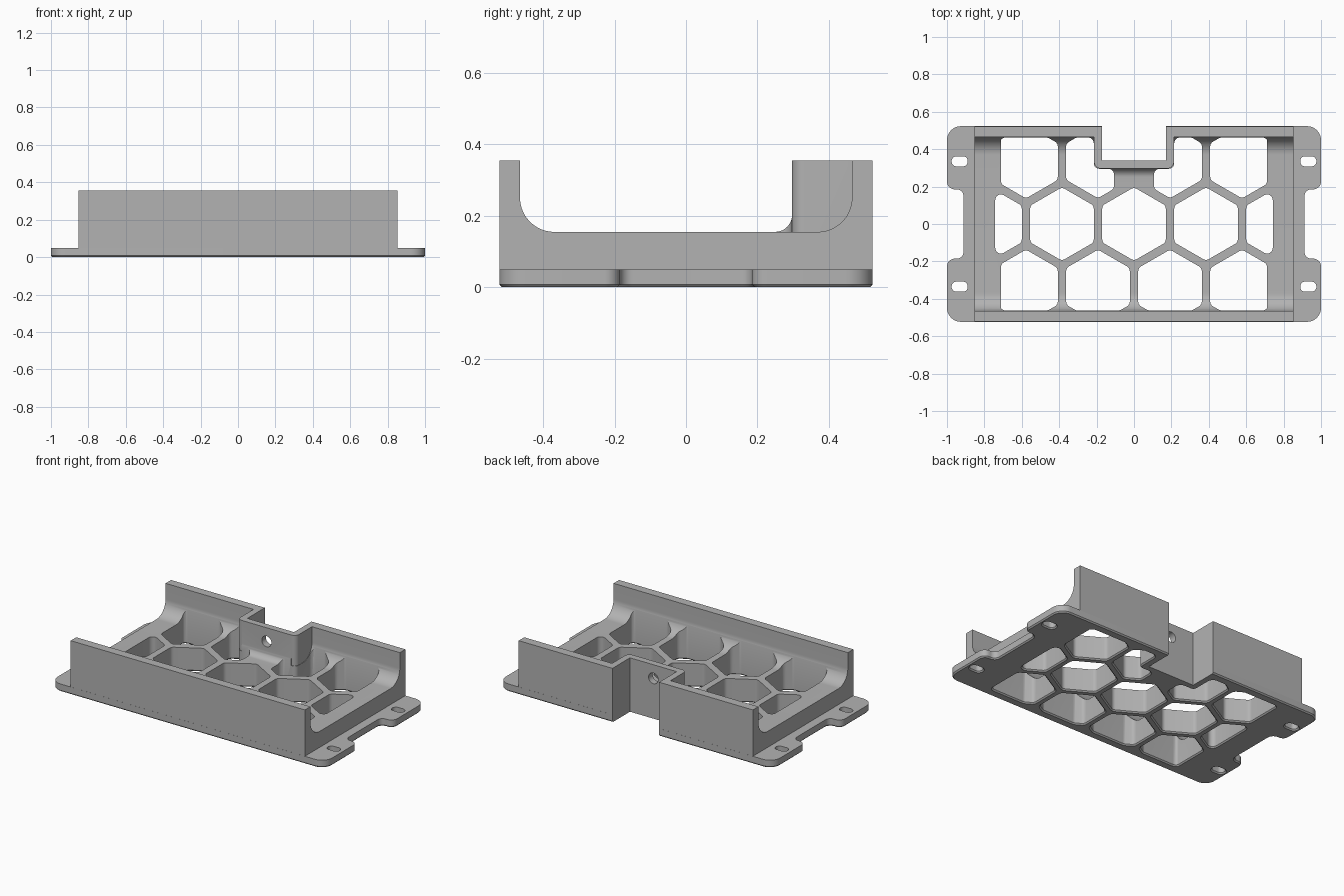
import bpy, bmesh, math
from mathutils import Vector

cube = bpy.data.objects.get("Cube")
if cube:
    bpy.data.objects.remove(cube, do_unlink=True)

GREY = bpy.data.materials.new("mid_grey")
GREY.use_nodes = True
GREY.diffuse_color = (0.45, 0.45, 0.45, 1)
GREY.node_tree.nodes["Principled BSDF"].inputs["Base Color"].default_value = (0.45, 0.45, 0.45, 1)

TOP, FLOOR, FLANGE = 0.355, 0.155, 0.05   # key heights
WALL, DEPTH = 0.465, 0.523                # inner and outer wall positions
PITCH, HALF = 0.385, 0.17                 # honeycomb spacing and half hole width
ROW = PITCH * math.sqrt(3) / 2


def rounded(corners, radii, segs=10):
    """Round the corners of a counter-clockwise outline."""
    n, out = len(corners), []
    if not isinstance(radii, (list, tuple)):
        radii = [radii] * n
    pts = [Vector(c) for c in corners]
    for i, p in enumerate(pts):
        a, b = pts[i - 1] - p, pts[(i + 1) % n] - p
        half = a.angle(b) / 2
        tan_len = min(radii[i] / math.tan(half), 0.48 * min(a.length, b.length)) if radii[i] else 0
        if tan_len < 1e-5:
            out.append(p)
            continue
        r = tan_len * math.tan(half)
        a.normalize()
        b.normalize()
        centre = p + (a + b).normalized() * r / math.sin(half)
        start, end = p + a * tan_len - centre, p + b * tan_len - centre
        sweep = start.angle(end)
        for k in range(segs + 1):
            t = k / segs
            out.append(centre + (start * math.sin((1 - t) * sweep) + end * math.sin(t * sweep)) / math.sin(sweep))
    return out


def offset(pts, d):
    """Push an outline outwards by d."""
    out = []
    for i, p in enumerate(pts):
        t = (pts[(i + 1) % len(pts)] - p).normalized() + (p - pts[i - 1]).normalized()
        t.normalize()
        out.append(p + Vector((t.y, -t.x)) * d)
    return out


def prism(bm, pts, levels, axis="z"):
    """Loft an outline through (height, offset) levels along an axis."""
    place = {"z": lambda u, v, h: (u, v, h), "x": lambda u, v, h: (h, u, v),
             "y": lambda u, v, h: (v, h, u)}[axis]
    rings = [[bm.verts.new(place(p.x, p.y, h)) for p in offset(pts, d)] for h, d in levels]
    n = len(pts)
    bm.faces.new(rings[0][::-1])
    bm.faces.new(rings[-1])
    for low, high in zip(rings, rings[1:]):
        for i in range(n):
            j = (i + 1) % n
            bm.faces.new((low[i], low[j], high[j], high[i]))


def make(name, solids):
    bm = bmesh.new()
    for s in solids:
        prism(bm, *s)
    bmesh.ops.recalc_face_normals(bm, faces=bm.faces)
    mesh = bpy.data.meshes.new(name)
    bm.to_mesh(mesh)
    bm.free()
    mesh.materials.append(GREY)
    ob = bpy.data.objects.new(name, mesh)
    bpy.context.collection.objects.link(ob)
    return ob


def combine(base, tool, operation):
    mod = base.modifiers.new(operation.lower(), "BOOLEAN")
    mod.operation, mod.solver, mod.object = operation, "EXACT", tool
    bpy.ops.object.select_all(action="DESELECT")
    bpy.context.view_layer.objects.active = base
    base.select_set(True)
    bpy.ops.object.modifier_apply(modifier=mod.name)
    bpy.data.objects.remove(tool, do_unlink=True)


def box(x0, x1, y0, y1):
    return [Vector(c) for c in ((x0, y0), (x1, y0), (x1, y1), (x0, y1))]


def clip(pts, axis, limit, sign):
    """Keep the part of an outline where sign * coordinate < limit."""
    out = []
    for i, p in enumerate(pts):
        q = pts[(i + 1) % len(pts)]
        dp, dq = limit - sign * p[axis], limit - sign * q[axis]
        if dp >= 0:
            out.append(p)
        if dp * dq < 0:
            out.append(p.lerp(q, dp / (dp - dq)))
    return out


def mirror_x(pts):
    return [Vector((-p[0], p[1])) for p in reversed(pts)]


# Trough body: U-shaped profile swept along the length
side = DEPTH - 0.0005
profile = rounded([(-side, 0.03), (side, 0.03), (side, TOP), (WALL, TOP), (WALL, FLOOR),
                   (-WALL, FLOOR), (-WALL, TOP), (-side, TOP)],
                  [0, 0, 0, 0, 0.175, 0.175, 0, 0], 20)
tray = make("honeycomb_tray", [(profile, [(-0.853, 0), (0.853, 0)], "x")])

# Mounting flange with four ears and a chamfered underside
half = [(1, -DEPTH), (1, -0.185), (0.912, -0.185), (0.912, 0.185), (1, 0.185), (1, DEPTH)]
ear_r = [0.075, 0.06, 0.035, 0.035, 0.06, 0.075]
outline = rounded(half + [tuple(p) for p in mirror_x(half)], ear_r * 2)
flange = make("flange", [(outline, [(0, -0.008), (0.008, 0), (FLANGE, 0)])])
combine(tray, flange, "UNION")

# Recess wall standing in the rear, with a fillet at its foot
recess = make("recess_wall", [(rounded(box(-0.213, 0.213, 0.297, 0.5), [0.035, 0.035, 0, 0]),
                               [(0.035, 0), (TOP, 0)])])
combine(tray, recess, "UNION")
foot = rounded([(0.25, 0.14), (0.31, 0.14), (0.31, 0.202), (0.297, 0.202), (0.297, FLOOR), (0.25, FLOOR)],
               [0, 0, 0, 0, 0, 0])
arc = [Vector((0.25 + 0.047 * math.sin(a), 0.202 - 0.047 * math.cos(a)))
       for a in (math.pi / 2 * (1 - k / 10) for k in range(11))]
combine(tray, make("wall_foot", [(foot[:3] + arc, [(-0.18, 0), (0.18, 0)], "x")]), "UNION")

# Honeycomb openings, trimmed to the trough
through = [(-0.05, 0.008), (0, 0.008), (0.008, 0), (0.6, 0)]
holes = []
for row in (-1, 0, 1):
    columns = (-2, -1, 0, 1, 2) if row == 0 else (-1.5, -0.5, 0.5, 1.5)
    for col in columns:
        if row == 1 and abs(col) < 1:
            continue
        radius = HALF * 2 / math.sqrt(3)
        cell = [Vector((col * PITCH + radius * math.cos(a), row * ROW + radius * math.sin(a)))
                for a in (math.radians(30 + 60 * k) for k in range(6))]
        for sign in (-1, 1):
            cell = clip(cell, 0, 0.742 if row == 0 else 0.712, sign)
            cell = clip(cell, 1, 0.462, sign)
        holes.append((rounded(cell, 0.03, 6), through))

# The two rear cells that wrap around the recess
bent = [(0.193, 0.138), (0.363, 0.236), (0.363, 0.43), (0.31, 0.462), (0.215, 0.462),
        (0.215, 0.295), (0.107, 0.295), (0.107, 0.188)]
for shape in (bent, mirror_x(bent)):
    holes.append((rounded(shape, 0.03, 6), through))

# Ear slots
for sx in (-1, 1):
    for sy in (-1, 1):
        x, y = sx * 0.932, sy * 0.335
        holes.append((rounded(box(x - 0.043, x + 0.043, y - 0.027, y + 0.027), 0.0258), through))
combine(tray, make("opening_cutter", holes), "DIFFERENCE")

# Rear recess and the round hole in its wall
combine(tray, make("recess_cutter", [(box(-0.17, 0.17, 0.34, 0.7), [(-0.1, 0), (0.6, 0)])]), "DIFFERENCE")
circle = [Vector((0.265 + 0.035 * math.cos(a), 0.035 * math.sin(a)))
          for a in (math.tau * k / 32 for k in range(32))]
combine(tray, make("pin_cutter", [(circle, [(0.2, 0), (0.45, 0)], "y")]), "DIFFERENCE")

bpy.ops.object.shade_smooth_by_angle(angle=math.radians(30))
